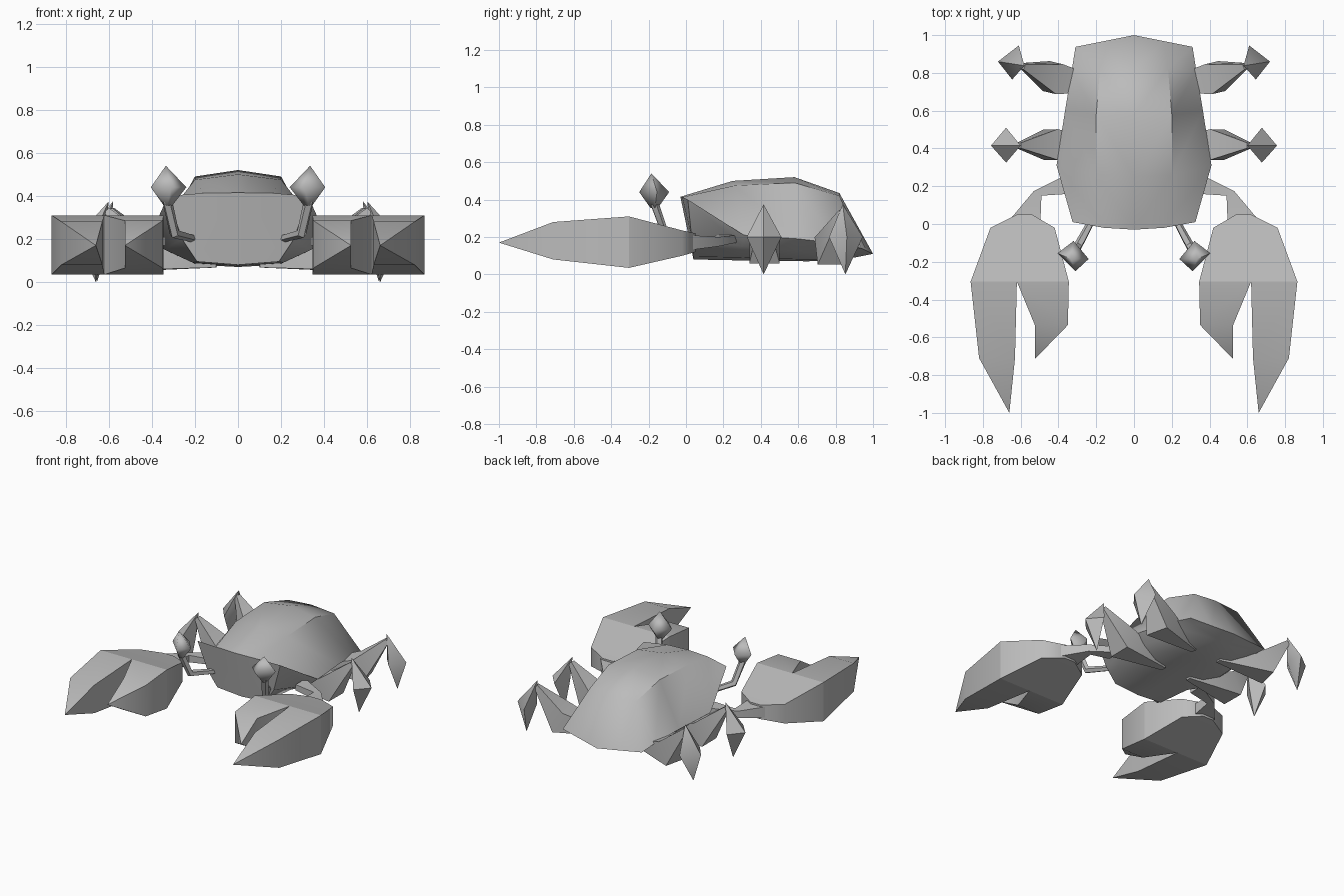
import bpy, bmesh, math
from mathutils import Vector

cube = bpy.data.objects.get("Cube")
if cube:
    bpy.data.objects.remove(cube, do_unlink=True)

grey = bpy.data.materials.new("shell_grey")
grey.use_nodes = True
grey.diffuse_color = (0.5, 0.5, 0.5, 1)
grey.node_tree.nodes["Principled BSDF"].inputs["Base Color"].default_value = (0.5, 0.5, 0.5, 1)


def loft(name, rings, closed=True, angle=50):
    """Skin equal-length rings; open rings are half sections meeting the mirror plane."""
    bm = bmesh.new()
    rows = [[bm.verts.new(p) for p in ring] for ring in rings]
    n = len(rows[0])
    for a, b in zip(rows, rows[1:]):
        for i in range(n if closed else n - 1):
            j = (i + 1) % n
            bm.faces.new((a[i], a[j], b[j], b[i]))
    bm.faces.new(rows[0])
    bm.faces.new(rows[-1])
    bmesh.ops.remove_doubles(bm, verts=bm.verts, dist=0.0005)
    if not closed:
        # weld the mirrored half so the normals can be made consistent
        dup = bmesh.ops.duplicate(bm, geom=bm.verts[:] + bm.edges[:] + bm.faces[:])["geom"]
        for v in [g for g in dup if isinstance(g, bmesh.types.BMVert)]:
            v.co.x *= -1
        bmesh.ops.remove_doubles(bm, verts=bm.verts, dist=0.0005)
    bmesh.ops.recalc_face_normals(bm, faces=bm.faces)
    me = bpy.data.meshes.new(name)
    bm.to_mesh(me)
    bm.free()
    me.materials.append(grey)
    ob = bpy.data.objects.new(name, me)
    bpy.context.collection.objects.link(ob)
    if closed:
        mod = ob.modifiers.new("Mirror", "MIRROR")
        mod.use_mirror_merge = False
    bpy.ops.object.select_all(action="DESELECT")
    ob.select_set(True)
    bpy.context.view_layer.objects.active = ob
    bpy.ops.object.shade_smooth_by_angle(angle=math.radians(angle))
    return ob


def box_ring(y, x0, x1, z0, z1, bow=0.0):
    """Rectangular section across y; bow shifts the outer side back."""
    return [(x0, y, z0), (x1, y - bow, z0), (x1, y - bow, z1), (x0, y, z1)]


def tube(name, points, radii, sides=4, turn=45):
    """Sweep a polygon along a path with changing radius."""
    pts = [Vector(p) for p in points]
    rings = []
    for i, p in enumerate(pts):
        d = (pts[min(i + 1, len(pts) - 1)] - pts[max(i - 1, 0)]).normalized()
        side = d.cross(Vector((0, 0, 1))).normalized()
        up = side.cross(d)
        rings.append([p + radii[i] * (side * math.cos(a) + up * math.sin(a))
                      for a in (math.radians(turn) + k * math.tau / sides for k in range(sides))])
    return loft(name, rings)


def diamond(name, top, corners, bottom, z, angle=50):
    """Four-sided double point."""
    return loft(name, [[top] * 4, [(x, y, z) for x, y in corners], [bottom] * 4], angle=angle)


# Body: half sections from the top ridge, over the rim, to the belly
loft("body_shell", [
    [(0, -.03, .415), (.16, -.02, .413), (.325, .01, .40), (.26, .03, .2), (.19, .04, .095), (0, .04, .08)],
    [(0, .25, .50), (.2, .26, .475), (.41, .31, .21), (.34, .3, .15), (.21, .28, .09), (0, .28, .075)],
    [(0, .58, .52), (.2, .58, .49), (.365, .6, .19), (.3, .6, .13), (.19, .62, .08), (0, .65, .07)],
    [(0, .82, .435), (.18, .82, .42), (.33, .81, .165), (.27, .8, .13), (.17, .78, .08), (0, .8, .075)],
    [(0, 1, .11), (.16, .968, .125), (.31, .938, .14), (.25, .9, .13), (.16, .87, .1), (0, .9, .09)],
], closed=False, angle=45)

# Claws: palm, long outer finger and short inner finger
loft("claw_palm", [
    box_ring(.05, .54, .62, .12, .22),
    box_ring(-.02, .42, .76, .10, .235),
    box_ring(-.305, .345, .865, .035, .31),
])
loft("claw_outer_finger", [
    box_ring(-.305, .62, .865, .035, .31),
    box_ring(-.71, .63, .82, .08, .28),
    [(.66, -1, .17)] * 4,
])
loft("claw_inner_finger", [
    box_ring(-.305, .345, .62, .035, .31),
    box_ring(-.535, .35, .525, .065, .285),
    [(.525, -.715, .17)] * 4,
])

# Arms joining the claws to the body
loft("claw_arm", [
    [(.34, .16, .17), (.34, .27, .17), (.34, .27, .21), (.34, .16, .21)],
    [(.49, .15, .15), (.53, .175, .15), (.53, .175, .20), (.49, .15, .20)],
    [(.495, .02, .13), (.66, .02, .13), (.66, .02, .21), (.495, .02, .21)],
])

# Legs: tapered thigh rising to a knee, then a pointed foot
tube("front_thigh", [(.1, .42, .085), (.44, .42, .13), (.61, .415, .335)], [.025, .115, .02])
diamond("front_foot", (.60, .415, .375),
        [(.757, .415), (.677, .51), (.62, .415), (.677, .325)], (.66, .415, 0), .2)
tube("rear_thigh", [(.1, .72, .085), (.43, .775, .125), (.59, .835, .335)], [.025, .115, .02])
diamond("rear_foot", (.58, .838, .375),
        [(.72, .86), (.61, .945), (.59, .83), (.645, .765)], (.655, .852, 0), .2)

# Eyes on bent stalks
tube("eye_stalk", [(.2, .06, .2), (.295, -.115, .225), (.33, -.17, .38)], [.018, .024, .024], sides=5)
loft("eye", [
    [(.325 + .02 * math.cos(a), -.17 + .02 * math.sin(a), .355)
     for a in (math.radians(10 + 90 * k) for k in range(4))],
    [(.405, -.155, .44), (.32, -.09, .44), (.24, -.185, .44), (.31, -.25, .44)],
    [(.335, -.185, .54)] * 4,
], angle=80)
